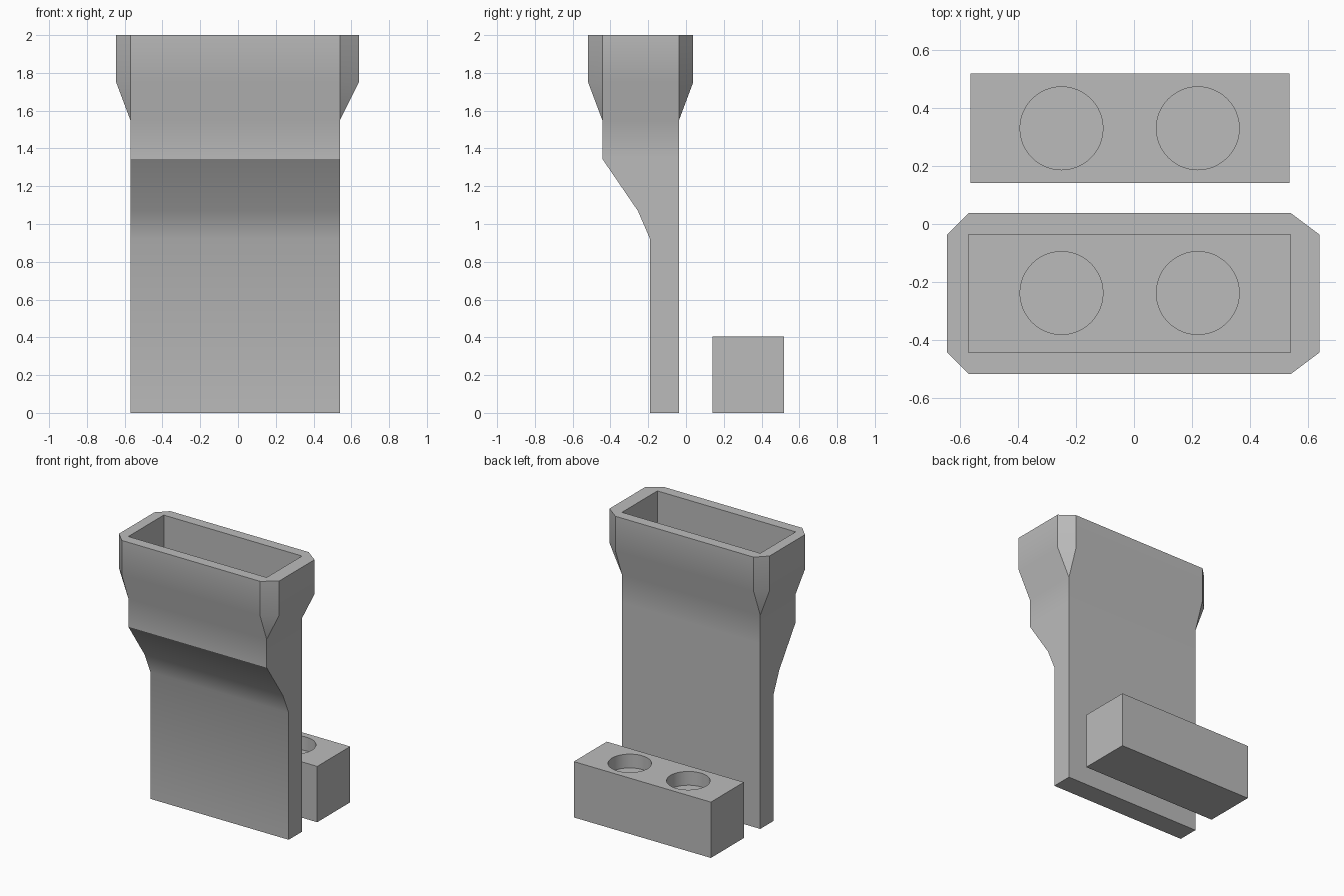
import bpy
import bmesh
from mathutils import Matrix

cube = bpy.data.objects.get("Cube")
if cube:
    bpy.data.objects.remove(cube, do_unlink=True)

# Single plain grey
grey = bpy.data.materials.new("plain grey")
grey.use_nodes = True
grey.diffuse_color = (0.5, 0.5, 0.5, 1)
grey.node_tree.nodes["Principled BSDF"].inputs["Base Color"].default_value = grey.diffuse_color

HOLE_X = (-0.25, 0.22)
HOLE_RADIUS = 0.143
HOLE_DEPTH = 0.1
LEFT, RIGHT, BACK = -0.57, 0.54, -0.037
FRONT = -0.443


def add_object(name, bm):
    bmesh.ops.remove_doubles(bm, verts=bm.verts, dist=0.0001)
    bmesh.ops.recalc_face_normals(bm, faces=bm.faces)
    mesh = bpy.data.meshes.new(name)
    bm.to_mesh(mesh)
    bm.free()
    mesh.materials.append(grey)
    obj = bpy.data.objects.new(name, mesh)
    bpy.context.collection.objects.link(obj)
    return obj


def select_only(obj):
    bpy.ops.object.select_all(action="DESELECT")
    obj.select_set(True)
    bpy.context.view_layer.objects.active = obj


def drill_holes(obj, y, top):
    """Sink the pair of round sockets into a flat surface at height top."""
    bm = bmesh.new()
    for x in HOLE_X:
        bmesh.ops.create_cone(bm, cap_ends=True, segments=48, radius1=HOLE_RADIUS,
                              radius2=HOLE_RADIUS, depth=2 * HOLE_DEPTH,
                              matrix=Matrix.Translation((x, y, top)))
    cutter = add_object("socket_cutter", bm)
    cutter.hide_render = True
    mod = obj.modifiers.new("sockets", "BOOLEAN")
    mod.operation = "DIFFERENCE"
    mod.solver = "EXACT"
    mod.object = cutter
    select_only(obj)
    bpy.ops.object.modifier_apply(modifier=mod.name)
    bpy.data.objects.remove(cutter, do_unlink=True)


def ring(bm, z, front, flare_l=0, flare_r=0, flare_y=0):
    """Rectangle whose four sides flare outward, leaving chamfered corners."""
    points = [(LEFT, front - flare_y), (RIGHT, front - flare_y),
              (RIGHT + flare_r, front), (RIGHT + flare_r, BACK),
              (RIGHT, BACK + flare_y), (LEFT, BACK + flare_y),
              (LEFT - flare_l, BACK), (LEFT - flare_l, front)]
    return [bm.verts.new((x, y, z)) for x, y in points]


# Holder: thin plate widening to a flared collar with an open pocket
FLOOR = 1.59
bm = bmesh.new()
flare = (0.075, 0.1, 0.075)
rings = [ring(bm, z, front) for z, front in
         ((0, -0.19), (0.92, -0.19), (1.07, -0.255), (1.345, FRONT), (1.55, FRONT))]
rings += [ring(bm, 1.75, FRONT, *flare), ring(bm, 2, FRONT, *flare),
          ring(bm, 2, FRONT), ring(bm, FLOOR, FRONT)]
for low, high in zip(rings, rings[1:]):
    for i in range(8):
        j = (i + 1) % 8
        bm.faces.new((low[i], low[j], high[j], high[i]))
bm.faces.new(rings[0][::-1])
bm.faces.new(rings[-1])
holder = add_object("holder", bm)
drill_holes(holder, -0.238, FLOOR)

# Plug block: loose box with matching sockets
bm = bmesh.new()
bmesh.ops.create_cube(bm, size=1, matrix=Matrix.Translation((-0.013, 0.33, 0.2025))
                      @ Matrix.Diagonal((1.1, 0.378, 0.405, 1)))
block = add_object("plug_block", bm)
drill_holes(block, 0.33, 0.405)

for obj in (holder, block):
    select_only(obj)
    bpy.ops.object.shade_smooth_by_angle()
